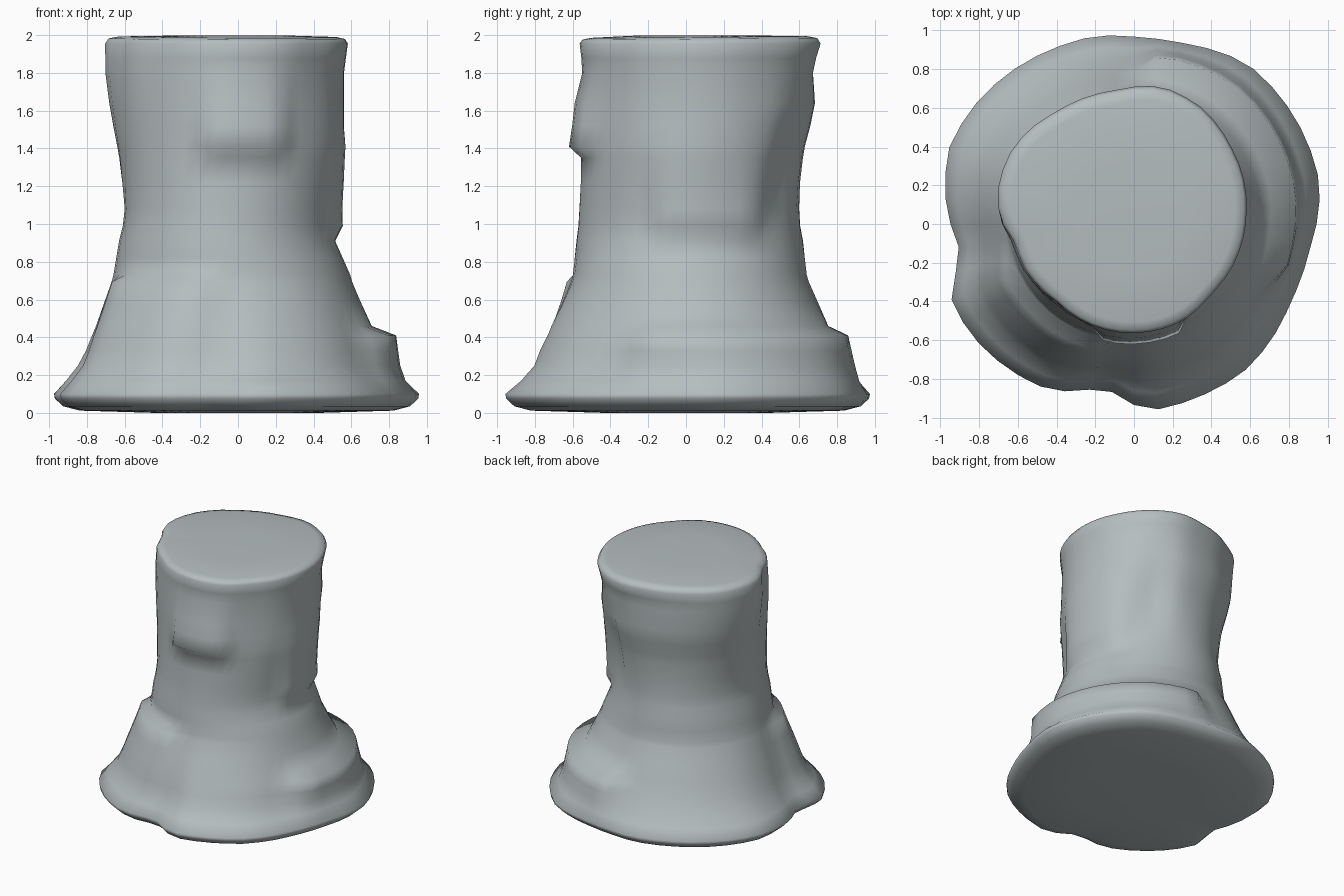
import bpy, bmesh, math

if "Cube" in bpy.data.objects:
    bpy.data.objects.remove(bpy.data.objects["Cube"])

SEG = 48

# Plan outlines (x, y) of the flared base and of the sawn top
BASE = [(.96, .2), (.9, .41), (.58, .83), (.27, .93), (.05, .96), (-.2, .97), (-.43, .9),
        (-.66, .77), (-.85, .58), (-.96, .38), (-.97, .1), (-.88, -.17), (-.95, -.32),
        (-.95, -.37), (-.85, -.56), (-.66, -.74), (-.43, -.86), (-.15, -.84), (.07, -.965),
        (.34, -.89), (.58, -.75), (.81, -.4), (.9, -.15)]
TOP = [(.58, .05), (.5, .4), (.35, .6), (.14, .71), (-.1, .69), (-.4, .58), (-.55, .48),
       (-.65, .35), (-.7, .2), (-.7, .05), (-.61, -.1), (-.57, -.22), (-.4, -.4), (-.2, -.53),
       (.05, -.56), (.25, -.5), (.4, -.36), (.54, -.15)]

# Trunk rings: z, -x, +x, -y, +y extents
RINGS = [(.10, .96, .96, .96, .96), (.17, .90, .86, .88, .90), (.25, .84, .80, .81, .85),
         (.33, .80, .765, .78, .81), (.41, .77, .73, .74, .77), (.46, .75, .70, .72, .75),
         (.58, .71, .655, .66, .70), (.695, .67, .605, .61, .65), (.73, .66, .595, .60, .64),
         (.82, .645, .555, .59, .63), (.91, .63, .515, .58, .62), (.99, .61, .505, .57, .605),
         (1.08, .60, .51, .565, .60), (1.22, .615, .53, .56, .605), (1.35, .63, .55, .56, .62),
         (1.41, .64, .56, .56, .63), (1.52, .66, .56, .56, .66), (1.64, .68, .56, .565, .685),
         (1.80, .70, .56, .56, .675), (1.88, .70, .57, .57, .69), (1.955, .70, .58, .58, .71)]

# Bark ledges: start angle, end angle, [(z, outward offset)]
LEDGES = [(190, 262, [(.1, 0), (.4, .04), (.695, .06), (.73, 0)]),
          (-28, 92, [(.1, 0), (.25, .06), (.41, .11), (.46, .01), (.5, 0)]),
          (-24, 50, [(.91, 0), (.99, .05), (1.22, .03), (1.5, 0)]),
          (245, 303, [(1.35, 0), (1.41, .065), (1.64, .035), (1.82, 0)]),
          (48, 78, [(.99, 0), (1.22, -.03), (1.5, -.03), (1.7, 0)])]


def lerp_table(table, t):
    if t <= table[0][0]:
        return table[0][1]
    for (a, va), (b, vb) in zip(table, table[1:]):
        if t <= b:
            return va + (vb - va) * (t - a) / (b - a)
    return table[-1][1]


def polar(points):
    tab = sorted((math.atan2(y, x) % math.tau, math.hypot(x, y)) for x, y in points)
    return ([(a - math.tau, r) for a, r in tab[-1:]] + tab
            + [(a + math.tau, r) for a, r in tab[:1]])


def oval(ring, a):
    z, x0, x1, y0, y1 = ring
    c, s = math.cos(a), math.sin(a)
    # offset ellipse: distance from the origin along angle a
    cx, cy, rx, ry = (x1 - x0) / 2, (y1 - y0) / 2, (x0 + x1) / 2, (y0 + y1) / 2
    A = (c / rx) ** 2 + (s / ry) ** 2
    B = c * cx / rx ** 2 + s * cy / ry ** 2
    C = (cx / rx) ** 2 + (cy / ry) ** 2 - 1
    return (B + math.sqrt(B * B - A * C)) / A


def window(a, a0, a1, soft=12):
    d = (math.degrees(a) - a0) % 360
    if d > a1 - a0:
        return 0
    t = min(1, d / soft, (a1 - a0 - d) / soft)
    return t * t * (3 - 2 * t)


base_tab, top_tab = polar(BASE), polar(TOP)


def radius(ring, a):
    z = ring[0]
    r = oval(ring, a)
    wb = lerp_table([(.1, 1), (.3, .6), (.75, 0)], z)
    wt = lerp_table([(1.1, 0), (1.5, .4), (1.955, 1)], z)
    kb = lerp_table(base_tab, a) / oval(RINGS[0], a)
    kt = lerp_table(top_tab, a) / oval(RINGS[-1], a)
    r *= 1 + wb * (kb - 1) + wt * (kt - 1)
    return r + sum(window(a, a0, a1) * lerp_table(t, z) for a0, a1, t in LEDGES)


bm = bmesh.new()
loops = []


def add_loop(ring, z, scale=1.0, wave=0.0):
    loop = []
    for i in range(SEG):
        a = math.tau * i / SEG
        r = radius(ring, a) * scale
        loop.append(bm.verts.new((r * math.cos(a), r * math.sin(a), z + wave * math.cos(a - 1.9))))
    loops.append(loop)


# Underside, trunk and sawn top
add_loop(RINGS[0], 0.0, .45)
add_loop(RINGS[0], 0.012, .86)
add_loop(RINGS[0], 0.035, .95)
add_loop(RINGS[0], 0.075, .995)
for ring in RINGS:
    add_loop(ring, ring[0])
add_loop(RINGS[-1], 1.98, .975, .005)
add_loop(RINGS[-1], 1.99, .90, .005)
add_loop(RINGS[-1], 1.998, .45)
for lo, hi in zip(loops, loops[1:]):
    for i in range(SEG):
        j = (i + 1) % SEG
        bm.faces.new((lo[i], lo[j], hi[j], hi[i]))
bm.faces.new(loops[0][::-1])
bm.faces.new(loops[-1])

mesh = bpy.data.meshes.new("tree_stump")
bm.to_mesh(mesh)
bm.free()
stump = bpy.data.objects.new("tree_stump", mesh)
bpy.context.collection.objects.link(stump)
for p in mesh.polygons:
    p.use_smooth = True

mat = bpy.data.materials.new("weathered grey")
mat.diffuse_color = (.46, .51, .52, 1)
mat.use_nodes = True
mat.node_tree.nodes["Principled BSDF"].inputs["Base Color"].default_value = mat.diffuse_color
mesh.materials.append(mat)
